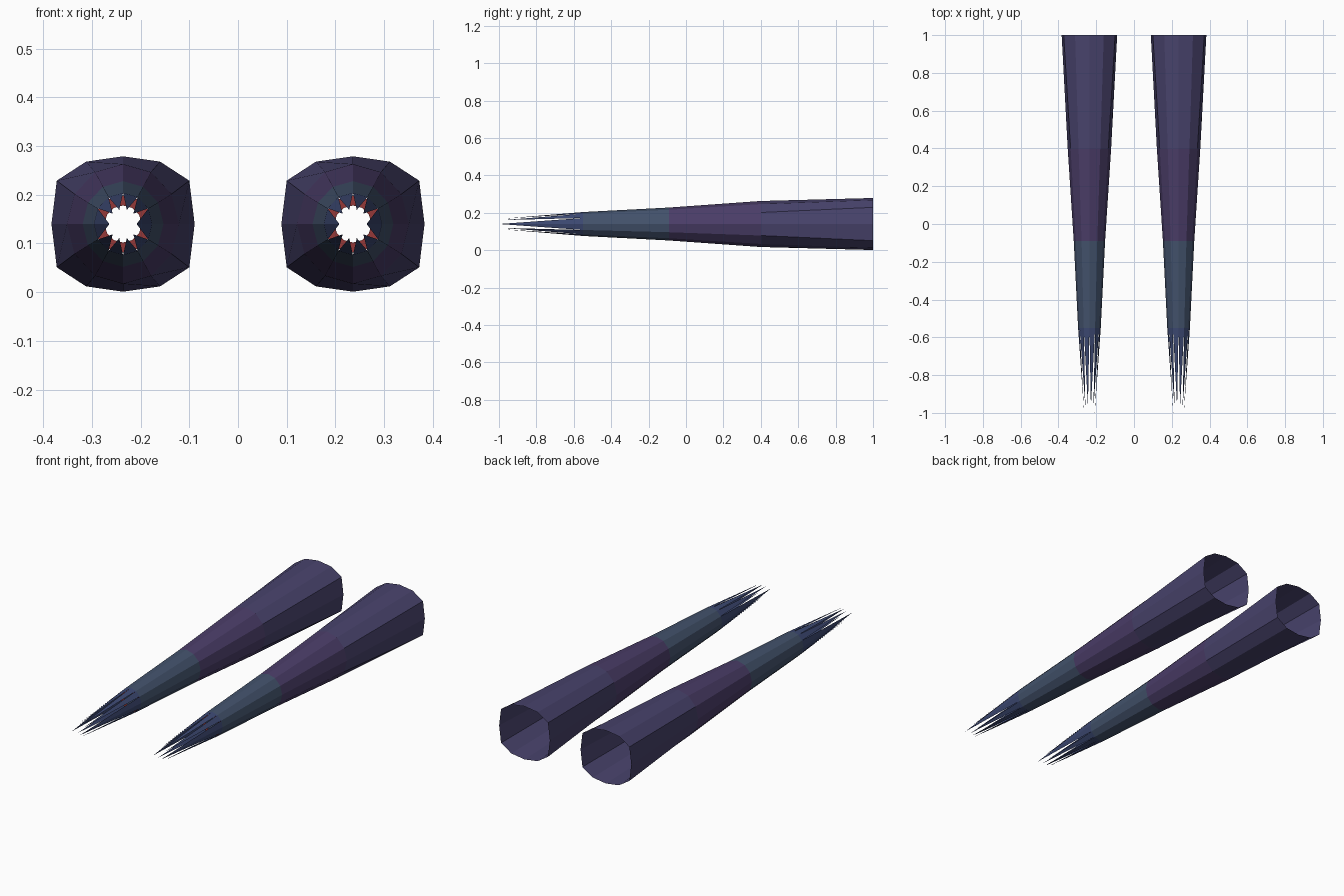
import bpy, bmesh, math

if "Cube" in bpy.data.objects:
    bpy.data.objects.remove(bpy.data.objects["Cube"])

CX, CZ, N = 0.236, 0.14, 12


def material(name, rgb):
    m = bpy.data.materials.new(name)
    m.diffuse_color = (*rgb, 1)
    m.use_nodes = True
    m.node_tree.nodes["Principled BSDF"].inputs["Base Color"].default_value = m.diffuse_color
    return m


MATS = [material("indigo", (0.065, 0.056, 0.15)),
        material("purple", (0.07, 0.047, 0.14)),
        material("teal", (0.056, 0.085, 0.15)),
        material("blue", (0.046, 0.066, 0.17)),
        material("red", (0.3, 0.04, 0.04))]


def circle(rx, rz):
    return [(rx * math.sin(i * math.tau / N), rz * math.cos(i * math.tau / N)) for i in range(N)]


# Squarish mouth outline: one quadrant mirrored into the other three
q = [(0, 0.139), (0.076, 0.128), (0.136, 0.089), (0.147, 0)]
MOUTH = q + [(x, -z) for x, z in q[2::-1]] + [(-x, -z) for x, z in q[1:]] + [(-x, z) for x, z in q[2:0:-1]]

RINGS = [(1.0, MOUTH), (0.4, circle(0.115, 0.123)),
         (-0.09, circle(0.083, 0.088)), (-0.55, circle(0.06, 0.064))]


def finish(bm, name, cx):
    bmesh.ops.recalc_face_normals(bm, faces=bm.faces)
    me = bpy.data.meshes.new(name)
    bm.to_mesh(me)
    bm.free()
    ob = bpy.data.objects.new(name, me)
    ob.location = (cx, 0, CZ)
    bpy.context.collection.objects.link(ob)
    for m in MATS:
        me.materials.append(m)


def tapered_tube(name, cx):
    bm = bmesh.new()
    rings = [[bm.verts.new((x, y, z)) for x, z in pts] for y, pts in RINGS]
    # Colour bands of the open tube
    for band, (a, b) in enumerate(zip(rings, rings[1:])):
        for i in range(N):
            j = (i + 1) % N
            bm.faces.new((a[i], a[j], b[j], b[i])).material_index = band
    # Pointed splinters, with the two outer side facets sharing a tip
    base = rings[-1]
    side_tips = {k: bm.verts.new((s * 0.028, -1.0, 0)) for k, s in ((3, 1), (9, -1))}
    for i in range(N):
        j = (i + 1) % N
        shared = j if j in side_tips else i if i in side_tips else None
        if shared is not None:
            tip = side_tips[shared]
        else:
            a = (i + 0.5) * math.tau / N
            tip = bm.verts.new((0.03 * math.sin(a), -0.97, 0.03 * math.cos(a)))
        bm.faces.new((base[i], base[j], tip)).material_index = 3
    finish(bm, name, cx)


def inner_ring(name, cx):
    # Thin red lip just inside the splintered end
    bm = bmesh.new()
    a, b = ([bm.verts.new((x, -0.55, z)) for x, z in circle(r, r)] for r in (0.059, 0.038))
    for i in range(N):
        j = (i + 1) % N
        bm.faces.new((a[i], a[j], b[j], b[i])).material_index = 4
    finish(bm, name, cx)


for side, s in (("left", -1), ("right", 1)):
    tapered_tube(side + "_tapered_tube", s * CX)
    inner_ring(side + "_inner_ring", s * CX)
